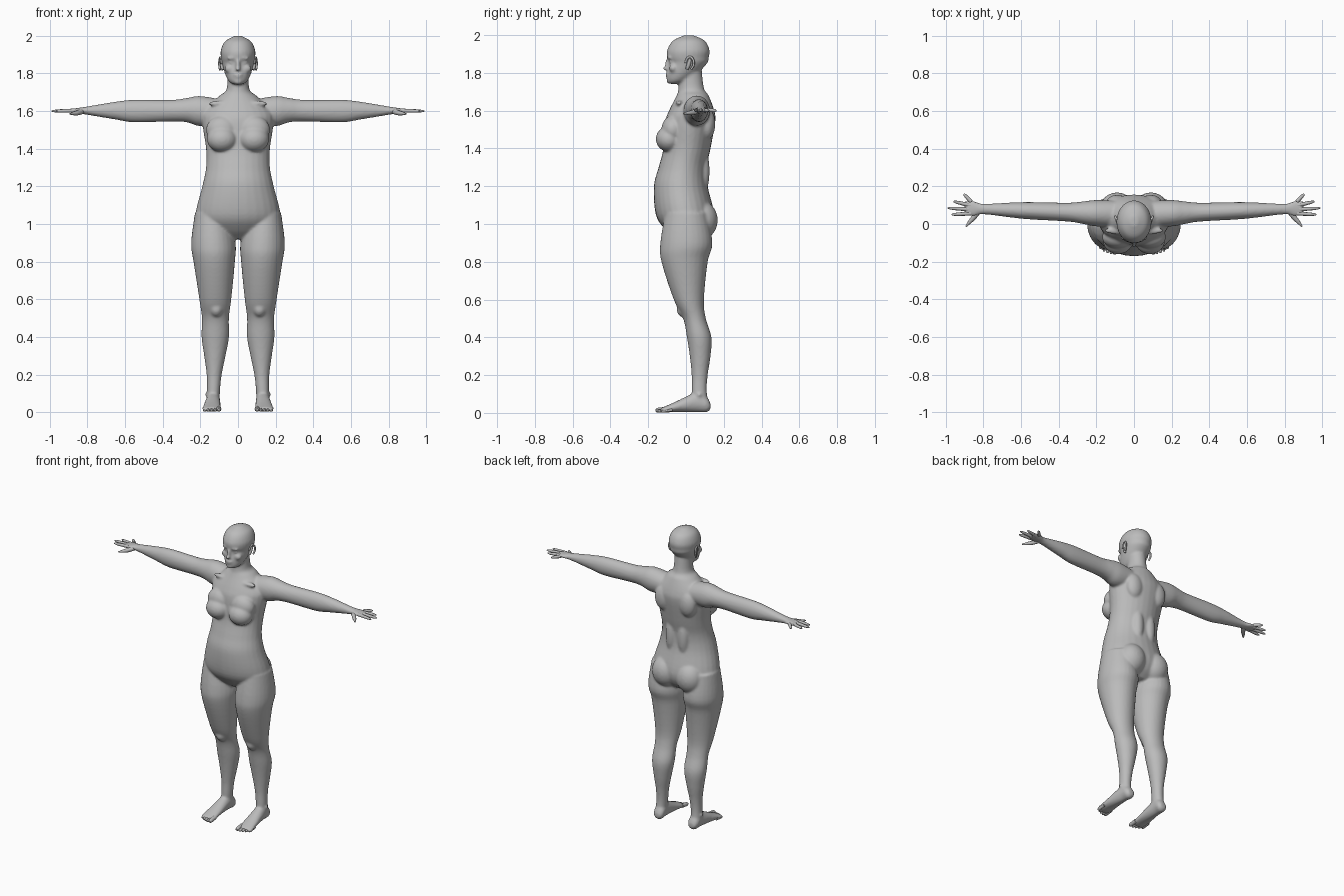
import bpy, bmesh
from math import sin, cos, pi
from mathutils import Matrix, Vector

if "Cube" in bpy.data.objects:
    bpy.data.objects.remove(bpy.data.objects["Cube"])

skin = bpy.data.materials.new("plain grey skin")
skin.use_nodes = True
grey = (.5, .5, .5, 1)
skin.diffuse_color = grey
skin.node_tree.nodes["Principled BSDF"].inputs["Base Color"].default_value = grey

SIDES, STEPS = 28, 5
AXES = {"x": lambda place, across, depth: (place, across, depth),
        "y": lambda place, across, depth: (across, place, depth),
        "z": lambda place, across, depth: (across, depth, place)}


def smooth_rows(rows):
    """Resample the section rows along a smooth curve."""
    rows = [Vector(row) for row in rows]
    padded = [rows[0]] + rows + [rows[-1]]
    result = []
    for before, start, end, after in zip(padded, padded[1:], padded[2:], padded[3:]):
        for step in range(STEPS):
            t = step / STEPS
            leave, arrive = (end - before) / 2, (after - start) / 2
            bend = (end - start) * 3 - leave * 2 - arrive
            twist = (start - end) * 2 + leave + arrive
            result.append(start + leave * t + bend * t ** 2 + twist * t ** 3)
    return result + [rows[-1]]


def loft(bm, axis, rows, centre=lambda place: 0, side=1):
    """Closed loft of oval sections; a row is place, half width, low edge, high edge."""
    rings = []
    for place, half, low, high in smooth_rows(rows):
        ring = []
        for corner in range(SIDES):
            angle = 2 * pi * corner / SIDES
            across = centre(place) + half * cos(angle)
            depth = (low + high) / 2 + (high - low) / 2 * sin(angle)
            x, y, z = AXES[axis](place, across, depth)
            ring.append(bm.verts.new((x * side, y, z)))
        rings.append(ring)
    faces = [bm.faces.new(rings[0]), bm.faces.new(reversed(rings[-1]))]
    for lower, upper in zip(rings, rings[1:]):
        for here in range(SIDES):
            there = (here + 1) % SIDES
            faces.append(bm.faces.new((lower[here], upper[here], upper[there], lower[there])))
    bmesh.ops.recalc_face_normals(bm, faces=faces)


def blob(bm, place, radii):
    """Ellipsoid, repeated on both sides when it is off centre."""
    x, y, z = place
    for across in {x, -x}:
        matrix = Matrix.Translation((across, y, z)) @ Matrix.Diagonal((*radii, 1))
        bmesh.ops.create_uvsphere(bm, u_segments=24, v_segments=16, radius=1, matrix=matrix)


def tube(name, points):
    """Mirrored rounded tube through points of x, y, z, radius."""
    curve = bpy.data.curves.new(name, "CURVE")
    curve.dimensions = "3D"
    curve.bevel_depth, curve.bevel_resolution, curve.resolution_u = 1, 3, 4
    curve.use_fill_caps = True
    spline = curve.splines.new("NURBS")
    spline.points.add(len(points) - 1)
    spline.use_endpoint_u, spline.order_u = True, 3
    for point, (x, y, z, radius) in zip(spline.points, points):
        point.co, point.radius = (x, y, z, 1), radius
    curve.materials.append(skin)
    tube_object = bpy.data.objects.new(name, curve)
    bpy.context.collection.objects.link(tube_object)
    tube_object.modifiers.new("mirror", "MIRROR")


body = bmesh.new()

# Torso and neck
loft(body, "z", [
    (.92, .12, -.05, .08), (.97, .19, -.11, .13), (1.05, .225, -.16, .15),
    (1.2, .19, -.17, .115), (1.3, .17, -.145, .11), (1.4, .17, -.12, .13),
    (1.54, .19, -.11, .155), (1.6, .18, -.09, .15), (1.68, .1, -.05, .12),
    (1.72, .06, -.04, .095), (1.85, .055, -.03, .08)])

# Head
loft(body, "z", [
    (1.742, .025, -.09, -.04), (1.76, .05, -.1, .01), (1.8, .07, -.1, .065),
    (1.855, .085, -.09, .115), (1.88, .09, -.1, .12), (1.92, .092, -.1, .125),
    (1.97, .07, -.07, .1), (1.999, .02, -.01, .04)])

for side in (1, -1):
    # Legs, drawn inward at the knees
    loft(body, "z", [
        (1.06, .09, -.11, .11), (.9, .118, -.136, .14), (.8, .11, -.13, .115),
        (.6, .085, -.065, .095), (.5, .072, -.015, .105), (.4, .073, .005, .135),
        (.3, .057, .02, .13), (.2, .04, .03, .115), (.12, .035, .03, .11),
        (.05, .034, .03, .118)], lambda z: .136 - .016 * sin(pi * z), side)
    # Feet
    loft(body, "y", [
        (.13, .02, .02, .05), (.11, .035, .003, .085), (.06, .037, .004, .11),
        (-.06, .047, .004, .057), (-.11, .05, .002, .035), (-.135, .045, .003, .025)],
         lambda y: .135 - y / 20, side)
    # Arms and palms
    loft(body, "x", [
        (.08, .07, 1.53, 1.66), (.2, .07, 1.52, 1.68), (.27, .06, 1.54, 1.67),
        (.35, .05, 1.545, 1.66), (.55, .046, 1.54, 1.66), (.65, .04, 1.555, 1.65),
        (.8, .028, 1.58, 1.625), (.85, .04, 1.588, 1.617), (.9, .04, 1.595, 1.61)],
         lambda x: .05 + x / 27, side)

# Breasts and chest
blob(body, (.085, -.09, 1.45), (.08, .07, .068))
blob(body, (.085, -.07, 1.5), (.085, .06, .075))
# Shoulder blades, lower back and buttocks
blob(body, (.09, .11, 1.53), (.06, .045, .085))
blob(body, (.045, .085, 1.28), (.04, .04, .13))
blob(body, (.09, .085, 1.02), (.09, .083, .1))
# Kneecaps and ankles
blob(body, (.115, -.01, .55), (.036, .04, .045))
blob(body, (.135, .07, .095), (.04, .02, .02))
# Collarbones
blob(body, (.08, -.035, 1.64), (.08, .02, .015))

# Brows, cheeks and eyelids
blob(body, (.03, -.083, 1.88), (.028, .016, .009))
blob(body, (.045, -.066, 1.825), (.027, .024, .022))
blob(body, (.034, -.076, 1.858), (.017, .013, .009))
# Nose bridge and tip
blob(body, (0, -.1, 1.843), (.011, .013, .03))
blob(body, (0, -.108, 1.823), (.015, .015, .01))
# Lips and chin
blob(body, (0, -.098, 1.793), (.025, .011, .006))
blob(body, (0, -.097, 1.781), (.02, .011, .006))
blob(body, (0, -.09, 1.757), (.022, .014, .014))

# Fuse the forms into one soft skin
mesh = bpy.data.meshes.new("body")
body.to_mesh(mesh)
body.free()
mesh.materials.append(skin)
figure = bpy.data.objects.new("body", mesh)
bpy.context.collection.objects.link(figure)
fuse = figure.modifiers.new("fuse", "REMESH")
fuse.mode, fuse.voxel_size, fuse.use_smooth_shade = "VOXEL", .0075, True
soften = figure.modifiers.new("soften", "SMOOTH")
soften.factor, soften.iterations = .5, 6

# Fingers, fanned out from the palm
FINGERS = {"index": (.97, .05), "middle": (.99, .085), "ring": (.96, .12), "little": (.905, .16)}
for place, (name, (x, y)) in enumerate(FINGERS.items()):
    knuckle, tip = Vector((.865, .056 + place / 48, 1.603)), Vector((x, y, 1.6))
    tube(name + "_finger", [(*knuckle.lerp(tip, along), radius) for along, radius in
                            ((0, .011), (.5, .01), (.9, .008), (1, .003))])
tube("thumb", [(.825, .07, 1.6, .014), (.85, .035, 1.59, .014),
               (.875, .01, 1.587, .01), (.893, -.014, 1.585, .004)])

# Toes, from big to little
for place, name in enumerate(("big", "second", "third", "fourth", "little")):
    x, tip = .102 + place / 53, -.162 + place ** 2 / 550
    thick = .009 if place else .013
    tube(name + "_toe", [(x, tip + back, thick + back / 8, thick * size) for back, size in
                         ((.06, 1), (.025, 1), (.008, 1), (0, .5))])

# Ears: a curled rim around an inner shell
rim = [pi - turn * pi / 5 for turn in range(8)]
tube("ear_rim", [(.093 + .007 * cos(angle), .02 + .022 * cos(angle),
                  1.852 + .034 * sin(angle), .006) for angle in rim])
tube("ear_shell", [(.08, .005, 1.82, .008), (.085, .014, 1.84, .013), (.09, .022, 1.875, .008)])
